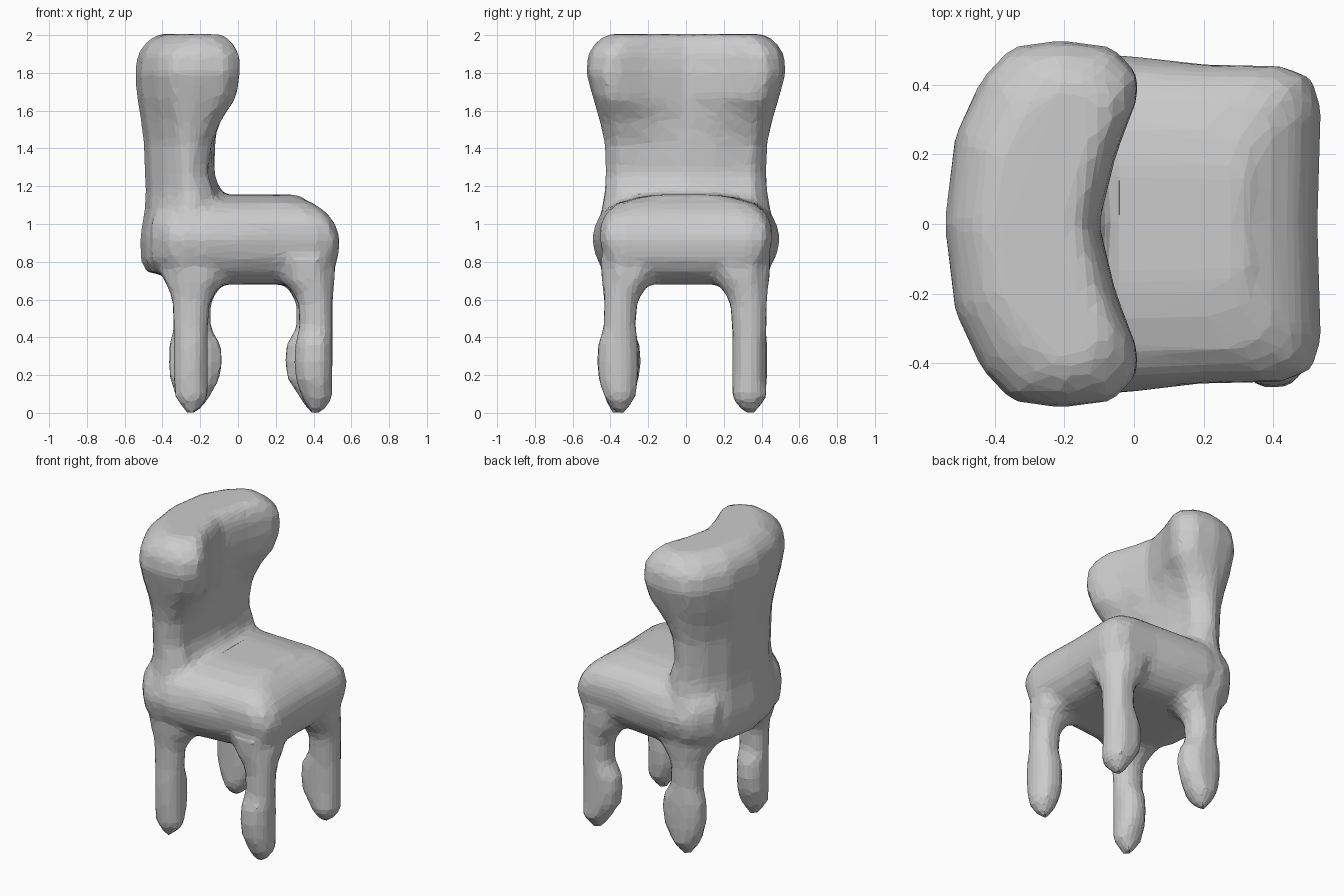
import bpy, bmesh

if "Cube" in bpy.data.objects:
    bpy.data.objects.remove(bpy.data.objects["Cube"])


def loft(name, rings):
    """Closed, capped skin through rings that share a vertex count."""
    bm = bmesh.new()
    loops = [[bm.verts.new(p) for p in r] for r in rings]
    n = len(loops[0])
    for a, b in zip(loops, loops[1:]):
        for i in range(n):
            bm.faces.new((a[i], a[(i + 1) % n], b[(i + 1) % n], b[i]))
    bm.faces.new(loops[0])
    bm.faces.new(loops[-1])
    bmesh.ops.recalc_face_normals(bm, faces=bm.faces)
    me = bpy.data.meshes.new(name)
    bm.to_mesh(me)
    bm.free()
    ob = bpy.data.objects.new(name, me)
    bpy.context.collection.objects.link(ob)
    return ob


def mirrored(half, z):
    """Full ring from its y >= 0 half; first and last points lie on y = 0."""
    return [(x, y, z) for x, y in half] + [(x, -y, z) for x, y in half[-2:0:-1]]


def back_ring(z, xb, xc, xs, yh):
    # xb rear, xc front at the middle, xs front at the wings
    return mirrored([(xb, 0), (xb + .03, .48 * yh), (xb + .11, .8 * yh),
                     (xb + .19, .96 * yh), ((xb + .19 + xs - .08) / 2, yh),
                     (xs - .07, .96 * yh), (xs, .82 * yh), (xs, .68 * yh),
                     (xc * .55 + xs * .45, .38 * yh), (xc, 0)], z)


def seat_ring(z, x0, x1, yb, yf):
    # yb / yf: half width at the rear and the front
    return mirrored([(x0, 0), (x0 + .01, yb * .7), (x0 + .1, yb * .93),
                     (-.18, yb), (.02, yb * .6 + yf * .4), (.2, yf * 1.01),
                     (x1 - .11, yf), (x1 - .03, yf * .93), (x1, yf * .75),
                     (x1 - .01, 0)], z)


def leg_ring(z, x0, x1, y0, y1, c=.28):
    cx, cy = (x1 - x0) * c, (y1 - y0) * c
    return [(x0 + cx, y0, z), (x1 - cx, y0, z), (x1, y0 + cy, z), (x1, y1 - cy, z),
            (x1 - cx, y1, z), (x0 + cx, y1, z), (x0, y1 - cy, z), (x0, y0 + cy, z)]


# Backrest with a hollow front and swollen top corners
backrest = loft("backrest", [back_ring(*r) for r in (
    (.74, -.48, -.2, -.2, .40), (.80, -.515, -.17, -.17, .47), (.92, -.52, -.15, -.15, .495),
    (1.08, -.495, -.1, -.12, .45), (1.17, -.49, -.09, -.13, .435), (1.27, -.495, -.125, -.16, .43),
    (1.43, -.50, -.12, -.14, .435), (1.55, -.515, -.115, -.09, .46), (1.67, -.535, -.105, -.01, .495),
    (1.8, -.545, -.1, .01, .53), (1.9, -.53, -.11, .005, .52), (1.96, -.49, -.13, -.03, .48),
    (2.005, -.425, -.17, -.08, .42))])

# Cushioned seat, domed on top and rounded underneath
seat = loft("seat", [seat_ring(*r) for r in (
    (.68, -.30, .36, .30, .28), (.70, -.36, .43, .37, .33), (.75, -.44, .49, .43, .39),
    (.82, -.47, .53, .475, .435), (.92, -.47, .54, .50, .455), (1.0, -.47, .515, .48, .45),
    (1.06, -.45, .47, .45, .42), (1.11, -.42, .40, .38, .36), (1.14, -.38, .33, .28, .26),
    (1.155, -.33, .32, .18, .16))])
parts = [backrest, seat]

# Legs: shaft x range, shaft y range, knob growth towards -x, +x, -y, +y
legs = {
    "back_leg_right": ((-.34, -.16), (-.43, -.29), (0, 0, .01, .05)),
    "back_leg_left": ((-.335, -.155), (.25, .42), (.03, .07, 0, .01)),
    "front_leg_right": ((.33, .50), (-.43, -.27), (.03, 0, .04, .02)),
    "front_leg_left": ((.32, .50), (.245, .425), (.07, 0, 0, 0)),
}
for name, ((x0, x1), (y0, y1), (a, b, c, d)) in legs.items():
    cx, cy = (x0 + x1) / 2, (y0 + y1) / 2
    rings = [leg_ring(.0, cx - .03, cx + .03, cy - .03, cy + .03),
             leg_ring(.08, x0 + .01, x1, y0, y1)]
    for z, k in ((.18, .8), (.27, 1), (.36, .9), (.45, .15)):
        rings.append(leg_ring(z, x0 - a * k, x1 + b * k, y0 - c * k, y1 + d * k))
    # flare mostly inward, towards the middle of the seat
    for z, f in ((.58, .01), (.65, .045), (.70, .10), (.82, .14)):
        fx0, fx1 = (f * .5, f) if cx < 0 else (f, f * .1)
        fy0, fy1 = (f * .15, f) if cy < 0 else (f, f * .15)
        rings.append(leg_ring(z, x0 - fx0, x1 + fx1, y0 - fy0, y1 + fy1))
    parts.append(loft(name, rings))

# Fuse everything into one faceted skin
bpy.ops.object.select_all(action='DESELECT')
for ob in parts:
    ob.select_set(True)
bpy.context.view_layer.objects.active = backrest
bpy.ops.object.join()
backrest.name = "chair"
fuse = backrest.modifiers.new("fuse", 'REMESH')
fuse.mode = 'VOXEL'
fuse.voxel_size = .03
soften = backrest.modifiers.new("soften", 'SMOOTH')
soften.factor = .5
soften.iterations = 2
facet = backrest.modifiers.new("facet", 'DECIMATE')
facet.ratio = .25
